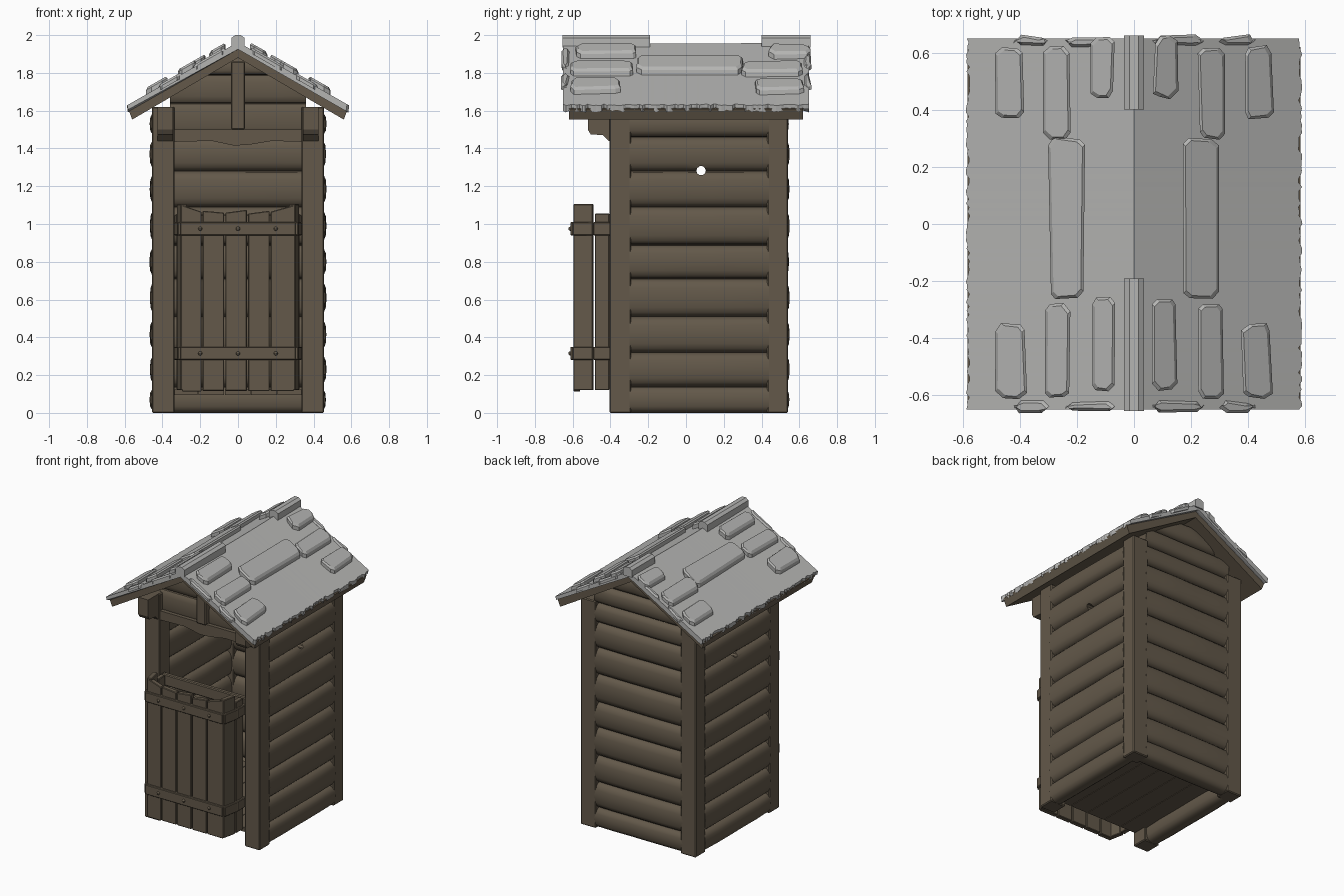
import bpy, bmesh, math, random
from mathutils import Vector

if "Cube" in bpy.data.objects:
    bpy.data.objects.remove(bpy.data.objects["Cube"])

random.seed(4)
SLOPE = 0.57


def material(name, rgb):
    m = bpy.data.materials.new(name)
    m.diffuse_color = (*rgb, 1)
    m.use_nodes = True
    m.node_tree.nodes["Principled BSDF"].inputs["Base Color"].default_value = m.diffuse_color
    return m


WOOD = material("brown wood", (0.125, 0.099, 0.068))
SLATE = material("grey slate", (0.46, 0.46, 0.45))


def jit(a):
    return random.uniform(-a, a)


def rings_mesh(name, rings, mat, bevel=0, cap=True):
    """Skin a list of equal-length vertex rings into a closed solid."""
    bm = bmesh.new()
    vs = [[bm.verts.new(p) for p in r] for r in rings]
    n = len(rings[0])
    for a, b in zip(vs, vs[1:]):
        for i in range(n):
            bm.faces.new((a[i], a[(i + 1) % n], b[(i + 1) % n], b[i]))
    if cap:
        bm.faces.new(vs[0])
        bm.faces.new(vs[-1])
    bmesh.ops.recalc_face_normals(bm, faces=bm.faces)
    me = bpy.data.meshes.new(name)
    bm.to_mesh(me)
    bm.free()
    me.materials.append(mat)
    ob = bpy.data.objects.new(name, me)
    bpy.context.collection.objects.link(ob)
    if bevel:
        mod = ob.modifiers.new("bevel", 'BEVEL')
        mod.width, mod.segments = bevel, 1
    return ob


def box(name, x0, x1, y0, y1, z0, z1, mat=WOOD, bevel=0.006):
    ring = [(x0, y0), (x1, y0), (x1, y1), (x0, y1)]
    return rings_mesh(name, [[(x, y, z) for x, y in ring] for z in (z0, z1)], mat, bevel)


def prism_y(name, pts, y0, y1, mat=WOOD, bevel=0.0):
    return rings_mesh(name, [[(x, y, z) for x, z in pts] for y in (y0, y1)], mat, bevel)


def log(name, place, t0, t1, z0, z1, rd=0.065, gable=False):
    """Flattened round log; place(t, d, z) maps along, outward and up to space."""
    rings, zc, rz = [], (z0 + z1) / 2, (z1 - z0) / 2
    for s in range(6):
        f, ring = s / 5, []
        k = 0.94 + jit(0.05) if 0 < s < 5 else 0.86
        for i in range(16):
            a = math.tau * i / 16
            c, n = math.cos(a), math.sin(a)
            d = rd * k * math.copysign(abs(c) ** 0.75, c)
            z = zc + rz * math.copysign(abs(n) ** 0.7, n)
            z = max(z, 0)
            t = t0 + (t1 - t0) * f
            if gable:  # clip ends under the roof slope
                lim = max(0.01, min(t1, (1.9 - z) / SLOPE))
                t = -lim + 2 * lim * f
            ring.append(place(t, d, z))
        rings.append(ring)
    return rings_mesh(name, rings, WOOD)


# log walls with a knot hole on both sides
bpy.ops.mesh.primitive_cylinder_add(vertices=10, radius=0.025, depth=2,
                                    location=(0, 0.08, 1.282), rotation=(0, math.pi / 2, 0))
cutter = bpy.context.object
cutter.name = "knot_hole_cutter"
cutter.hide_render = True
cutter.hide_viewport = False
cutter.display_type = 'WIRE'

zs = [0, 0.14, 0.32, 0.51, 0.71, 0.89, 1.09, 1.28, 1.46, 1.6]
for side, sx in (("right", 1), ("left", -1)):
    for r, (a, b) in enumerate(zip(zs, zs[1:])):
        ob = log(f"{side}_wall_log_{r}", lambda t, d, z: (sx * (0.405 + d), t, z), -0.30, 0.44, a, b)
        if r in (6, 7):
            mod = ob.modifiers.new("hole", 'BOOLEAN')
            mod.object, mod.operation, mod.solver = cutter, 'DIFFERENCE', 'EXACT'
back = zs + [1.73, 1.87]
for r, (a, b) in enumerate(zip(back, back[1:])):
    log(f"back_wall_log_{r}", lambda t, d, z: (t, 0.485 + d, z), -0.35, 0.35, a, b, gable=True)

# front gable logs, lintel and king post
for r, (a, b) in enumerate(((1.47, 1.64), (1.64, 1.79), (1.79, 1.88))):
    log(f"front_gable_log_{r}", lambda t, d, z: (t, -0.345 - d, z), -0.36, 0.36, a, b, 0.035, True)
prism_y("lintel", [(-0.34, 1.50), (-0.34, 1.435), (-0.14, 1.44), (-0.02, 1.415), (0.06, 1.42),
                   (0.18, 1.44), (0.34, 1.435), (0.34, 1.50)], -0.40, -0.32)
box("king_post", -0.037, 0.037, -0.42, -0.35, 1.50, 1.86)

# corner posts, floor and purlin brackets
for sx in (1, -1):
    x0, x1 = sorted((sx * 0.335, sx * 0.455))
    box("front_post", x0, x1, -0.405, -0.29, 0, 1.62)
    box("back_post", x0, x1, 0.43, 0.54, 0, 1.62)
    nose = [(-0.30, 1.62), (-0.52, 1.62), (-0.52, 1.50), (-0.505, 1.475), (-0.44, 1.47), (-0.41, 1.44), (-0.30, 1.44)]
    rings_mesh("purlin_bracket", [[(sx * x, y, z) for y, z in nose] for x in (0.345, 0.425)], WOOD)
for i in range(5):
    x = -0.35 + i * 0.14
    box("floor_plank", x, x + 0.136, -0.39, 0.45, 0.095, 0.125, bevel=0)


# half-height tub door in front
def plank(name, p, q, z0, zp, zq, out=0.0, thick=0.035):
    p, q = Vector(p), Vector(q)
    d = (q - p).normalized()
    n = Vector((d.y, -d.x))
    rings = []
    for c, z in ((p, zp), (q, zq)):
        o, i = c + n * out, c - n * thick
        rings.append([(o.x, o.y, z0), (o.x, o.y, z), (i.x, i.y, z), (i.x, i.y, z0)])
    return rings_mesh(name, rings, WOOD, 0.004)


xs = [-0.30, -0.19, -0.07, 0.05, 0.17, 0.30]
tops = [(1.10, 1.065), (1.07, 1.06), (1.06, 1.075), (1.055, 1.07), (1.065, 1.10)]
for a, b, (za, zb) in zip(xs, xs[1:], tops):
    plank("tub_front_plank", (a + 0.003, -0.595), (b - 0.003, -0.595), 0.12 + jit(0.008), za, zb)
path = [(-0.325, -0.39), (-0.325, -0.49), (-0.305, -0.598), (0.305, -0.598), (0.325, -0.49), (0.325, -0.39)]
for sx in (1, -1):
    front = [(-0.325, -0.495), (-0.303, -0.597)]
    rear = [(-0.325, -0.405), (-0.325, -0.483)]
    for nm, (p, q), z in (("corner", front, 1.105), ("side", rear, 1.055)):
        if sx > 0:
            p, q = (-q[0], q[1]), (-p[0], p[1])
        plank(f"tub_{nm}_plank", p, q, 0.12, z, z)
for z in (0.28, 0.94):
    for p, q in zip(path, path[1:]):
        plank("tub_band", p, q, z, z + 0.07, z + 0.07, 0.014, 0.02)
    for x in (-0.2, 0, 0.2):
        bpy.ops.mesh.primitive_uv_sphere_add(segments=8, ring_count=6, radius=0.011,
                                             location=(x, -0.612, z + 0.035))
        bpy.context.object.name = "band_nail"
        bpy.context.object.data.materials.append(WOOD)
box("tub_back_rail", -0.335, 0.335, -0.39, -0.355, 0.97, 1.05)

# wooden roof deck
prism_y("roof_deck", [(0, 1.94), (0.582, 1.61), (0.56, 1.553), (0, 1.88),
                      (-0.56, 1.553), (-0.582, 1.61)], -0.62, 0.62)


# slate sheet with sagging ridge and ragged eaves
def roof_z(x):
    return 1.963 - SLOPE * abs(x)


rings = []
for i in range(91):
    y = -0.65 + 1.30 * i / 90
    sag = 0.008 * math.cos(math.pi * y / 1.3)
    ex = [0.582 + jit(0.007) for _ in range(2)]
    low = [0.022 + random.uniform(0, 0.016) for _ in range(2)]
    rings.append([(-ex[0], y, roof_z(ex[0])), (0, y, 1.963 - sag), (ex[1], y, roof_z(ex[1])),
                  (ex[1] - 0.005, y, roof_z(ex[1]) - low[1]), (0, y, 1.925), (0.005 - ex[0], y, roof_z(ex[0]) - low[0])])
rings_mesh("slate_sheet", rings, SLATE)


# raised slate tiles
def tile(x0, x1, y0, y1, h=0.035):
    c = 0.02
    pts = [(x0 + c, y0), (x1 - c, y0), (x1, y0 + c), (x1, y1 - c),
           (x1 - c, y1), (x0 + c, y1), (x0, y1 - c), (x0, y0 + c)]
    pts = [(x + jit(0.006), y + jit(0.006)) for x, y in pts]
    mx, my = (x0 + x1) / 2, (y0 + y1) / 2
    top = [(x - math.copysign(0.009, x - mx), y - math.copysign(0.009, y - my)) for x, y in pts]
    rings = [[(x, y, roof_z(x) + dz) for x, y in ps]
             for ps, dz in ((pts, -0.02), (pts, h - 0.012), (top, h))]
    rings_mesh("slate_tile", rings, SLATE)


for s in (1, -1):
    for c, w, y0, y1 in ((0.435, 0.1, 0.37, 0.62), (0.27, 0.09, 0.30, 0.62), (0.11, 0.08, 0.44, 0.655),
                         (0.235, 0.12, -0.26, 0.30), (0.43, 0.1, -0.61, -0.35),
                         (0.27, 0.09, -0.61, -0.28), (0.108, 0.085, -0.58, -0.26)):
        tile(s * c - w / 2, s * c + w / 2, y0, y1)
    # thicker slate lips on the roof ends
    for a, b in ((0.07, 0.24), (0.30, 0.42)):
        for y in (-0.64, 0.64):
            tile(min(s * a, s * b), max(s * a, s * b), y - 0.018, y + 0.018, 0.012)
for y0, y1 in ((0.40, 0.66), (-0.655, -0.19)):
    prism_y("ridge_cap", [(-0.035, 1.935), (0.035, 1.935), (0.035, 1.985), (0.015, 2.0),
                          (-0.015, 2.0), (-0.035, 1.985)], y0, y1, SLATE)

# smooth rounded logs while keeping edges crisp
bpy.ops.object.select_all(action='DESELECT')
for ob in bpy.data.objects:
    if "log" in ob.name or "nail" in ob.name:
        ob.select_set(True)
        bpy.context.view_layer.objects.active = ob
bpy.ops.object.shade_smooth_by_angle(angle=math.radians(35))
